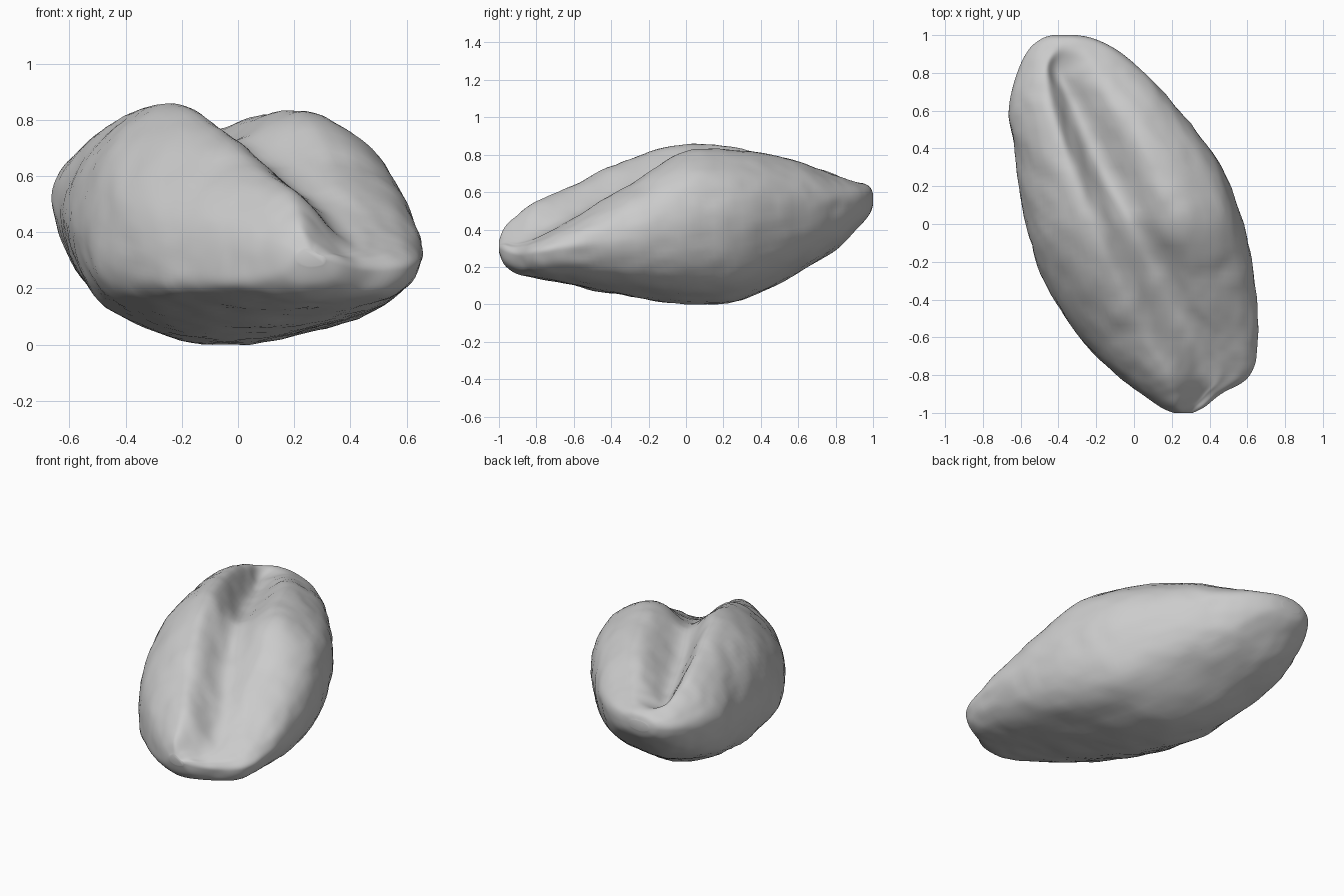
import bpy
import bmesh
from mathutils import Vector, noise

cube = bpy.data.objects.get("Cube")
if cube:
    bpy.data.objects.remove(cube, do_unlink=True)

# Stations along the body:
# y, x min, x max, z of both sides, z of both crests, groove x, groove z, underside z
STATIONS = [
    (-1.0, .21, .31, .31, .3, .34, .32, .27, .33, .28),
    (-.97, .14, .37, .28, .28, .41, .33, .28, .36, .21),
    (-.9, .04, .46, .26, .26, .48, .32, .34, .35, .16),
    (-.8, -.09, .61, .25, .27, .55, .35, .37, .38, .14),
    (-.6, -.29, .655, .26, .3, .64, .46, .29, .48, .1),
    (-.3, -.475, .635, .3, .34, .78, .64, .14, .61, .04),
    (0, -.57, .575, .36, .39, .86, .82, -.01, .72, .0),
    (.3, -.62, .46, .43, .44, .83, .82, -.17, .67, .025),
    (.6, -.66, .24, .5, .48, .765, .765, -.3, .63, .17),
    (.8, -.62, .05, .53, .52, .69, .69, -.39, .62, .29),
    (.92, -.56, -.09, .55, .54, .65, .65, -.37, .65, .41),
    (.98, -.49, -.21, .56, .55, .625, .625, -.36, .63, .48),
    (1.0, -.43, -.3, .56, .56, .59, .59, -.36, .59, .53),
]


def spline(points, steps, closed):
    """Smooth curve through the points, which may have any number of values."""
    n, out = len(points), []
    for i in range(n if closed else n - 1):
        a, b, c, d = (points[k % n] if closed else points[min(max(k, 0), n - 1)]
                      for k in range(i - 1, i + 3))
        for s in range(steps):
            t = s / steps
            out.append(tuple(
                q + t / 2 * (r - p + t * (2 * p - 5 * q + 4 * r - w + t * (3 * (q - r) + w - p)))
                for p, q, r, w in zip(a, b, c, d)))
    if not closed:
        out.append(points[-1])
    return out


def section(station):
    """Two-lobed cross-section with a groove above and a blunt keel below."""
    y, xl, xr, zl, zr, cl, cr, gx, gz, zb = station
    width = xr - xl

    def at(u, z):
        return (xl + u * width, z)

    outline = [
        (xl, zl),
        at(.07, zl + .62 * (cl - zl)),
        ((xl + .1 * width) * .5 + gx * .5, cl),
        (gx, gz),
        (xr * .5 + gx * .5 - .03 * width, cr),
        at(.94, zr + .64 * (cr - zr)),
        (xr, zr),
        at(.87, zb + .28 * (zr - zb)),
        at(.45, zb),
        at(.11, zb + .36 * (zl - zb)),
    ]
    return [Vector((x, y, z)) for x, z in spline(outline, 10, True)]


# Seed body: loft the sections and close both tips
bm = bmesh.new()
rings = [[bm.verts.new(p) for p in section(s)] for s in spline(STATIONS, 8, False)]
for lower, upper in zip(rings, rings[1:]):
    n = len(lower)
    for i in range(n):
        j = (i + 1) % n
        bm.faces.new((lower[i], lower[j], upper[j], upper[i]))
bm.faces.new(rings[0])
bm.faces.new(rings[-1])
bmesh.ops.recalc_face_normals(bm, faces=bm.faces)
bm.normal_update()

# Gentle wrinkles on the skin
for v in bm.verts:
    bump = noise.noise(v.co * 6) * .008 + noise.noise(v.co * 15) * .005
    v.co += v.normal * bump * max(0, 1 - abs(v.co.y) ** 6)

mesh = bpy.data.meshes.new("seed_body")
bm.to_mesh(mesh)
bm.free()
body = bpy.data.objects.new("seed_body", mesh)
bpy.context.collection.objects.link(body)

# Plain grey skin
grey = bpy.data.materials.new("plain_grey")
grey.use_nodes = True
colour = (.6, .6, .6, 1)
grey.diffuse_color = colour
grey.node_tree.nodes["Principled BSDF"].inputs["Base Color"].default_value = colour
mesh.materials.append(grey)

bpy.context.view_layer.objects.active = body
body.select_set(True)
bpy.ops.object.shade_smooth_by_angle(angle=1.0)
